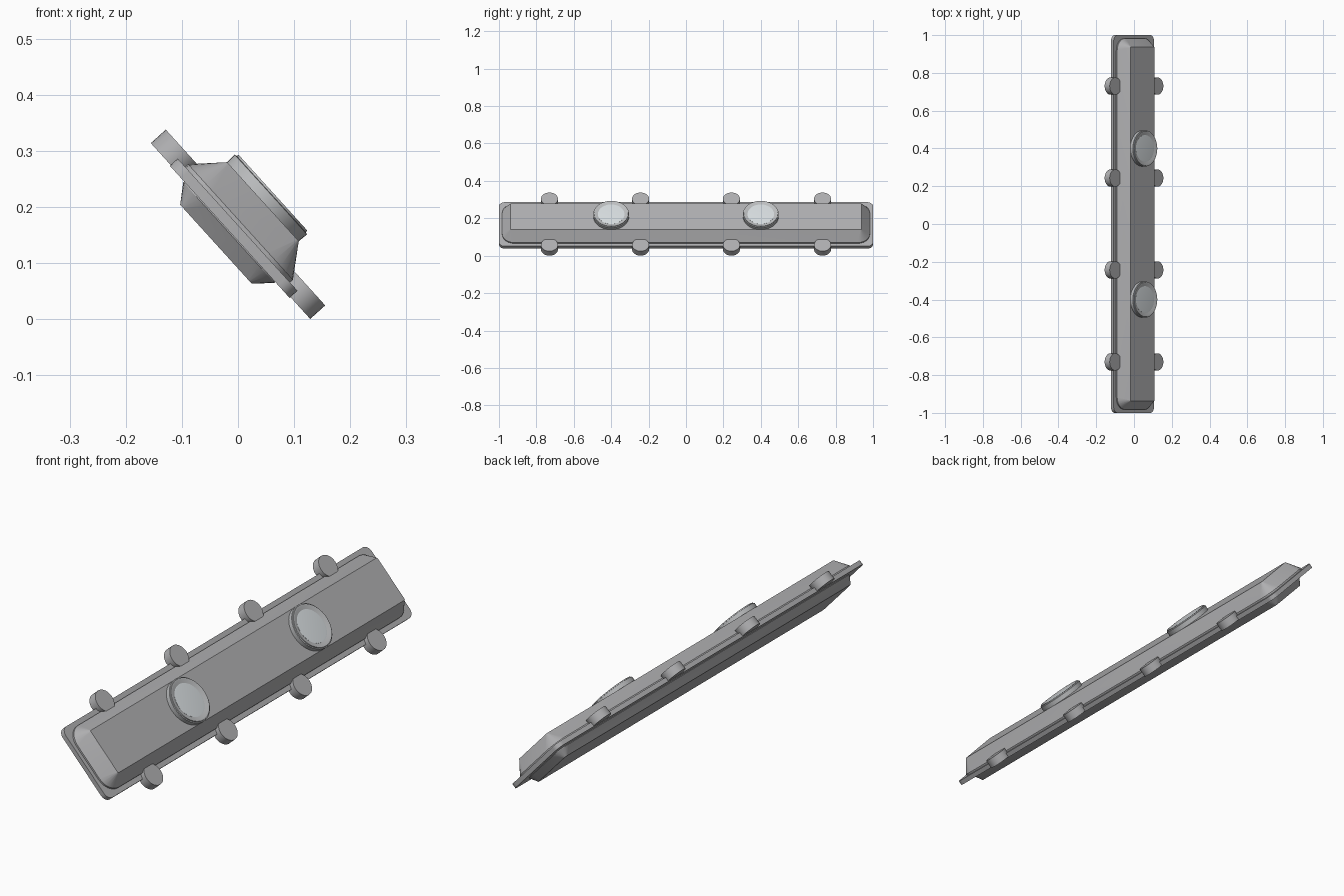
import bpy, bmesh, math
from mathutils import Vector

if "Cube" in bpy.data.objects:
    bpy.data.objects.remove(bpy.data.objects["Cube"])

# Tilted working frame: u runs down the slope, v is along y, n points out of the lamp face
A = math.radians(47.8)
U = Vector((math.cos(A), 0, -math.sin(A)))
N = Vector((math.sin(A), 0, math.cos(A)))
O = Vector((0, 0, 0.169))


def material(name, color):
    m = bpy.data.materials.new(name)
    m.diffuse_color = (*color, 1)
    m.use_nodes = True
    m.node_tree.nodes["Principled BSDF"].inputs["Base Color"].default_value = m.diffuse_color
    return m


BODY = material("dark_grey_metal", (0.43, 0.43, 0.44))
RIM = material("mid_grey_rim", (0.50, 0.51, 0.52))
LENS = material("pale_lens", (0.68, 0.72, 0.74))


def place(u, v, n):
    return O + U * u + Vector((0, v, 0)) + N * n


def rounded_rect(hu, hv, r, seg=6):
    pts = []
    for i, (su, sv) in enumerate([(1, 1), (-1, 1), (-1, -1), (1, -1)]):
        for k in range(seg + 1):
            a = math.pi / 2 * (i + k / seg)
            pts.append((su * (hu - r) + r * math.cos(a), sv * (hv - r) + r * math.sin(a)))
    return pts


def circle(cu, cv, r, seg=48):
    return [(cu + r * math.cos(2 * math.pi * k / seg), cv + r * math.sin(2 * math.pi * k / seg))
            for k in range(seg)]


def loft(name, sections, mat=BODY, angle=25):
    """Skin a stack of (outline, height) sections and cap both ends."""
    bm = bmesh.new()
    rings = [[bm.verts.new(place(u, v, n)) for u, v in pts] for pts, n in sections]
    for a, b in zip(rings, rings[1:]):
        for i in range(len(a)):
            j = (i + 1) % len(a)
            bm.faces.new((a[i], a[j], b[j], b[i]))
    bm.faces.new(rings[0][::-1])
    bm.faces.new(rings[-1])
    bmesh.ops.recalc_face_normals(bm, faces=bm.faces)
    mesh = bpy.data.meshes.new(name)
    bm.to_mesh(mesh)
    bm.free()
    mesh.materials.append(mat)
    ob = bpy.data.objects.new(name, mesh)
    bpy.context.collection.objects.link(ob)
    bpy.ops.object.select_all(action='DESELECT')
    ob.select_set(True)
    bpy.context.view_layer.objects.active = ob
    bpy.ops.object.shade_smooth_by_angle(angle=math.radians(angle))
    return ob


# Flat flange plate
loft("flange_plate", [(rounded_rect(0.159, 1.0, 0.03), -0.020),
                      (rounded_rect(0.159, 1.0, 0.03), -0.001)])

# Upper housing: short lip, then sloped walls to a sharp-cornered face
loft("upper_housing", [(rounded_rect(0.139, 0.983, 0.065), -0.003),
                       (rounded_rect(0.139, 0.983, 0.065), 0.006),
                       (rounded_rect(0.095, 0.938, 0.004), 0.060)])

# Lower housing
loft("lower_housing", [(rounded_rect(0.095, 0.935, 0.01), -0.053),
                       (rounded_rect(0.121, 0.962, 0.055), -0.022),
                       (rounded_rect(0.121, 0.962, 0.055), -0.018)])

# Round mounting lugs along both edges
for su in (-1, 1):
    for i, v in enumerate((-0.73, -0.243, 0.243, 0.73)):
        c = circle(su * 0.166, v, 0.0455, 32)
        loft(f"mounting_lug_{'upper' if su < 0 else 'lower'}_{i + 1}", [(c, -0.018), (c, 0.018)])

# Round stepped rims, each with a pale recessed lens
rim = [(0.095, 0.057), (0.096, 0.079), (0.092, 0.080), (0.091, 0.084),
       (0.084, 0.084), (0.071, 0.078)]
lens = [(0.071, 0.074), (0.071, 0.0785), (0.066, 0.079)]
for side, v in (("front", -0.4), ("back", 0.4)):
    loft(f"lens_rim_{side}", [(circle(0, v, r), n) for r, n in rim], RIM)
    loft(f"lens_{side}", [(circle(0, v, r), n) for r, n in lens], LENS)
